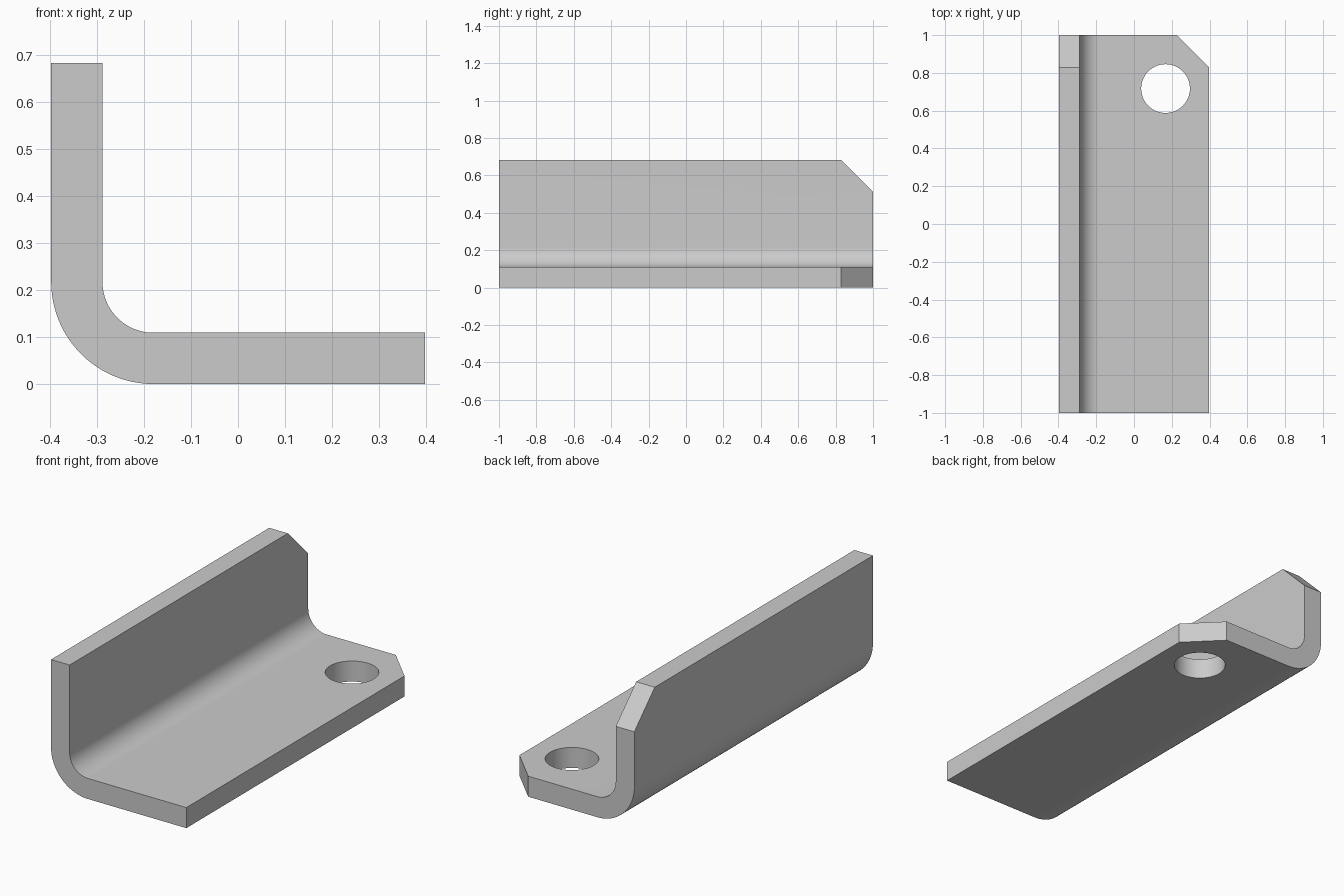
import bpy, bmesh, math

if "Cube" in bpy.data.objects:
    bpy.data.objects.remove(bpy.data.objects["Cube"])

W, H, T, R, C = 0.397, 0.682, 0.109, 0.217, 0.171  # half width, height, thickness, bend radius, corner cut

def bend(radius, start, end, steps=24):
    cx, cz = -W + R, R
    angles = [start + (end - start) * i / steps for i in range(steps + 1)]
    return [(cx + radius * math.cos(a), cz + radius * math.sin(a)) for a in angles]

# L-shaped profile with rounded bend, extruded along y
profile = [(-W, H)] + bend(R, math.pi, 1.5 * math.pi) + [(W, 0), (W, T)]
profile += bend(R - T, 1.5 * math.pi, math.pi) + [(-W + T, H)]
bm = bmesh.new()
face = bm.faces.new([bm.verts.new((x, -1, z)) for x, z in profile])
ext = bmesh.ops.extrude_face_region(bm, geom=[face])
bmesh.ops.translate(bm, vec=(0, 2, 0),
                    verts=[g for g in ext["geom"] if isinstance(g, bmesh.types.BMVert)])

# Angled corner cuts on the rear end of both flanges
for point, normal in (((W, 1 - C, 0), (1, 1, 0)), ((0, 1 - C, H), (0, 1, 1))):
    cut = bmesh.ops.bisect_plane(bm, geom=bm.verts[:] + bm.edges[:] + bm.faces[:],
                                 plane_co=point, plane_no=normal, clear_outer=True)
    edges = [g for g in cut["geom_cut"] if isinstance(g, bmesh.types.BMEdge)]
    open_edges = [e for e in bm.edges if e.is_boundary]
    bmesh.ops.holes_fill(bm, edges=open_edges or edges)
bmesh.ops.remove_doubles(bm, verts=bm.verts[:], dist=1e-5)
bmesh.ops.recalc_face_normals(bm, faces=bm.faces[:])
mesh = bpy.data.meshes.new("angle_bracket")
bm.to_mesh(mesh)
bm.free()
bracket = bpy.data.objects.new("angle_bracket", mesh)
bpy.context.collection.objects.link(bracket)

# Bolt hole
bpy.ops.mesh.primitive_cylinder_add(vertices=64, radius=0.129, depth=0.4,
                                    location=(0.167, 0.717, T / 2))
cutter = bpy.context.object
cutter.name = "hole_cutter"
mod = bracket.modifiers.new("bolt_hole", 'BOOLEAN')
mod.operation, mod.solver, mod.object = 'DIFFERENCE', 'EXACT', cutter
bpy.ops.object.select_all(action='DESELECT')
bracket.select_set(True)
bpy.context.view_layer.objects.active = bracket
bpy.ops.object.modifier_apply(modifier=mod.name)
bpy.data.objects.remove(cutter)
bpy.ops.object.shade_smooth_by_angle(angle=math.radians(30))
